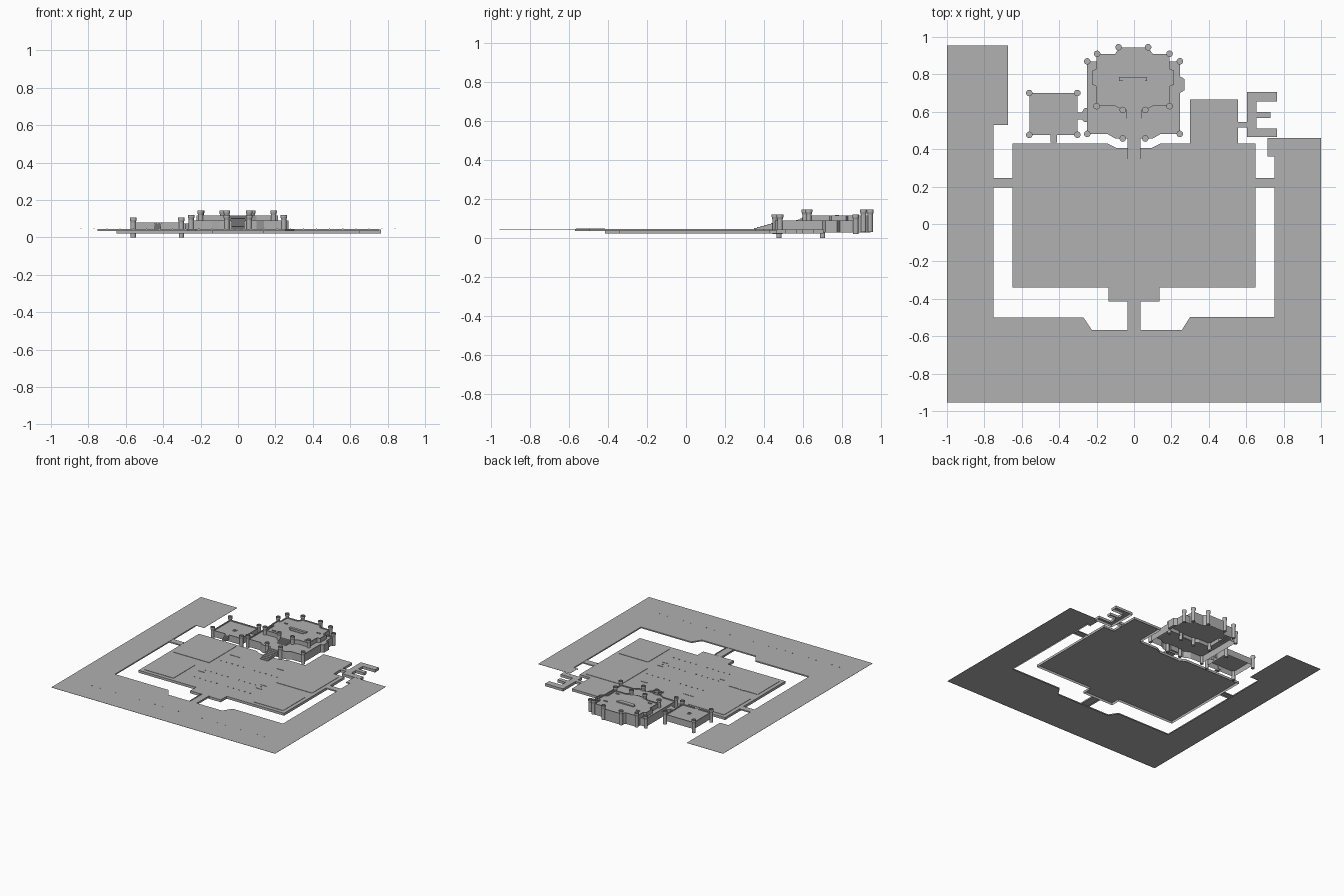
import bpy, bmesh, math
from mathutils import Vector

if "Cube" in bpy.data.objects:
    bpy.data.objects.remove(bpy.data.objects["Cube"])

# Darker stone grey for every part
stone = bpy.data.materials.new("stone")
stone.diffuse_color = (.44, .44, .44, 1)
stone.use_nodes = True
stone.node_tree.nodes["Principled BSDF"].inputs["Base Color"].default_value = stone.diffuse_color


def finish(name, bm):
    me = bpy.data.meshes.new(name)
    bm.to_mesh(me)
    bm.free()
    me.materials.append(stone)
    ob = bpy.data.objects.new(name, me)
    bpy.context.collection.objects.link(ob)
    return ob


def shell(name, pts, top, bottom, edges=None, rim=None):
    """Flat floor with walls hanging from chosen outline edges, open below."""
    bm = bmesh.new()
    t = [bm.verts.new((x, y, top)) for x, y in pts]
    f = bm.faces.new(t)
    f.normal_update()
    if f.normal.z < 0:
        f.normal_flip()
    n = len(pts)
    deep = set(range(n) if edges is None else edges)
    for i in range(n):
        z = bottom if i in deep else rim
        if z is None:
            continue
        j = (i + 1) % n
        a = bm.verts.new((*pts[i], z))
        b = bm.verts.new((*pts[j], z))
        bm.faces.new((t[i], a, b, t[j]))
    return finish(name, bm)


def add_box(bm, x0, x1, y0, y1, z0, z1):
    vs = bmesh.ops.create_cube(bm, size=1)["verts"]
    for v in vs:
        v.co = ((x0 + x1) / 2 + v.co.x * (x1 - x0),
                (y0 + y1) / 2 + v.co.y * (y1 - y0),
                (z0 + z1) / 2 + v.co.z * (z1 - z0))


def boxes(name, items):
    bm = bmesh.new()
    for b in items:
        add_box(bm, *b)
    return finish(name, bm)


def rect(x0, x1, y0, y1):
    return [(x0, y0), (x1, y0), (x1, y1), (x0, y1)]


def stairs(name, x, half, y0, y1, z0, z1, n):
    d, h = (y1 - y0) / n, (z1 - z0) / n
    items = [(x - half, x + half, y0 + i * d, y0 + (i + 1) * d, z0, z0 + (i + 1) * h)
             for i in range(n)]
    return boxes(name, items)


def parapet(name, pts, z0, z1, edges, w=0.007):
    """Low wall along chosen outline edges."""
    bm = bmesh.new()
    for i in edges:
        a, b = Vector(pts[i]), Vector(pts[(i + 1) % len(pts)])
        d = (b - a).normalized()
        n = Vector((-d.y, d.x)) * w
        ring = [a, b, b + n, a + n]
        lo = [bm.verts.new((p.x, p.y, z0)) for p in ring]
        hi = [bm.verts.new((p.x, p.y, z1)) for p in ring]
        bm.faces.new(hi)
        for k in range(4):
            m = (k + 1) % 4
            bm.faces.new((lo[k], lo[m], hi[m], hi[k]))
    return finish(name, bm)


def tower(name, x, y, z0, z1, r=0.0135, sides=12):
    """Round tower with a flared, cupped crown."""
    prof = [(r, z0), (r, z1 - 0.026), (r * 1.3, z1 - 0.012), (r * 1.3, z1),
            (r, z1), (r, z1 - 0.008)]
    bm = bmesh.new()
    rings = [[bm.verts.new((x + q * math.cos(2 * math.pi * k / sides),
                            y + q * math.sin(2 * math.pi * k / sides), z))
              for k in range(sides)] for q, z in prof]
    for a, b in zip(rings, rings[1:]):
        for k in range(sides):
            m = (k + 1) % sides
            bm.faces.new((a[k], a[m], b[m], b[k]))
    bm.faces.new(rings[-1])
    bm.faces.new(rings[0][::-1])
    return finish(name, bm)


# Surrounding ground: thin sheet with a lip along the inner edge
ground = [(-1, .955), (-1, -.955), (1, -.955), (1, .46), (.715, .46), (.715, .36),
          (.75, .36), (.75, -.497), (.30, -.497), (.255, -.568), (-.225, -.568),
          (-.27, -.50), (-.75, -.50), (-.75, .53), (-.675, .53), (-.675, .955)]
shell("outer_ground", ground, .045, .035, range(5, 13), .0435)
boxes("ground_studs", [(x - .003, x + .003, -.763, -.757, .045, .0465)
                       for x in [i * .07 for i in range(-12, 13)]])

# Courtyard platform
yard = [(-.65, .43), (-.65, -.34), (-.137, -.34), (-.137, -.415), (.137, -.415),
        (.137, -.34), (.65, -.34), (.65, .43), (.555, .43), (.555, .665), (.30, .665),
        (.30, .43), (.14, .43), (.09, .405), (-.09, .405), (-.14, .43)]
shell("courtyard", yard, .042, .022)

# Bridges across the moat
shell("front_bridge", rect(-.036, .036, -.567, -.415), .043, .035, (1, 3))
boxes("front_bridge_rails", [(s * .033 - .003, s * .033 + .003, -.565, -.415, .042, .048)
                             for s in (-1, 1)])
for s, side in ((-1, "left"), (1, "right")):
    a, b = sorted((s * .65, s * .75))
    shell(side + "_bridge", rect(a, b, .195, .245), .043, .033, (0, 2))

# Comb-shaped pier and its link
pier = [(.605, .465), (.765, .465), (.765, .51), (.655, .51), (.655, .567), (.73, .567),
        (.73, .60), (.655, .60), (.655, .655), (.765, .655), (.765, .705), (.605, .705)]
shell("pier", pier, .043, .022)
shell("pier_link", rect(.555, .605, .515, .545), .043, .022, (0, 2))

# Shallow raised terraces, small steps and studs of the courtyard
for i, r in enumerate([(-.62, -.30, .06, .40), (-.62, -.36, -.31, -.03),
                       (.30, .62, .06, .40), (.36, .62, -.31, -.03)]):
    shell("terrace_%d" % i, rect(*r), .045, .042)
boxes("terrace_steps", [(x - w, x + w, y - .004, y + .004, .042, .0445)
                        for x, y, w in [(-.21, .265, .045), (.19, .265, .03),
                                        (-.475, -.03, .025), (.25, -.03, .025),
                                        (-.26, -.095, .025), (.255, -.095, .025)]])
boxes("courtyard_studs", [(x - .003, x + .003, y - .003, y + .003, .042, .046)
                          for y in (-.2, -.06, .14) for x in
                          [i * .05 for i in range(-5, 6) if i]])

# Main keep, lower level wrapping around the upper level
lower = [(-.20, .87), (-.25, .87), (-.25, .48), (-.14, .48), (-.10, .457), (.10, .457),
         (.14, .48), (.245, .48), (.245, .70), (.27, .715), (.27, .775), (.245, .79),
         (.245, .87), (.19, .87), (.19, .63), (.10, .63), (.06, .61), (-.06, .61),
         (-.10, .63), (-.20, .63)]
shell("keep_lower_level", lower, .082, .027, range(0, 13))
parapet("keep_lower_parapet", lower, .082, .090, [i for i in range(13) if i != 4])
parapet("keep_entry_parapet", [(-.10, .457), (-.036, .457), (.036, .457), (.10, .457)],
        .082, .090, (0, 2))

# Main keep, upper level
upper = [(-.20, .91), (-.20, .83), (-.222, .82), (-.222, .745), (-.20, .735), (-.20, .63),
         (-.10, .63), (-.06, .61), (.06, .61), (.10, .63), (.19, .63), (.19, .735),
         (.215, .745), (.215, .82), (.19, .83), (.19, .91), (.10, .91), (.075, .945),
         (-.08, .945), (-.10, .91)]
shell("keep_upper_level", upper, .109, .08)
rear = [(.19, .87)] + upper[15:] + [upper[0], (-.20, .87)]
parapet("keep_rear_wall", rear, .027, .082, range(len(rear) - 1), .001)
parapet("keep_upper_parapet", upper, .109, .116,
        [i for i in range(len(upper)) if i != 7])

# Dais and low fittings on the upper level
boxes("dais", [(-.06, .06, .745, .765, .109, .114), (-.08, .07, .765, .785, .109, .118)])
boxes("low_walls", [(s * .145 - .015, s * .145 + .015, y - .004, y + .004, .109, .115)
                    for s in (-1, 1) for y in (.665, .82)])

# Staircases
stairs("main_stairs", 0, .035, .33, .47, .042, .082, 8)
stairs("upper_stairs", 0, .04, .555, .615, .082, .109, 6)
stairs("annex_stairs", -.43, .017, .435, .478, .042, .070, 5)

# Left annex with passage to the keep
annex = rect(-.56, -.303, .475, .70)
shell("annex", annex, .071, .027)
parapet("annex_parapet", annex, .071, .079, (1, 2, 3))
parapet("annex_front_parapet", [(-.56, .475), (-.447, .475), (-.413, .475), (-.303, .475)],
        .071, .079, (0, 2))
shell("passage", [(-.303, .56), (-.28, .56), (-.265, .545), (-.25, .545), (-.25, .62),
                  (-.265, .62), (-.28, .595), (-.303, .595)], .075, .035)
boxes("annex_pedestal", [(-.443, -.417, .562, .588, .071, .074),
                         (-.436, -.424, .568, .58, .074, .08)])

# Towers
groups = {
    "annex_tower": (0, .105, [(x, y) for x in (-.56, -.303) for y in (.477, .70)]),
    "lower_tower": (.02, .12, [(-.25, .87), (.245, .87), (-.25, .482), (.245, .482),
                               (-.06, .457), (.06, .457)]),
    "upper_tower": (.05, .145, [(-.20, .63), (.19, .63), (-.06, .61), (.06, .61)]),
    "rear_tower": (.03, .145, [(-.197, .91), (.19, .91), (-.082, .945), (.076, .945)]),
}
for name, (z0, z1, spots) in groups.items():
    for i, (x, y) in enumerate(spots):
        tower("%s_%d" % (name, i), x, y, z0, z1)
